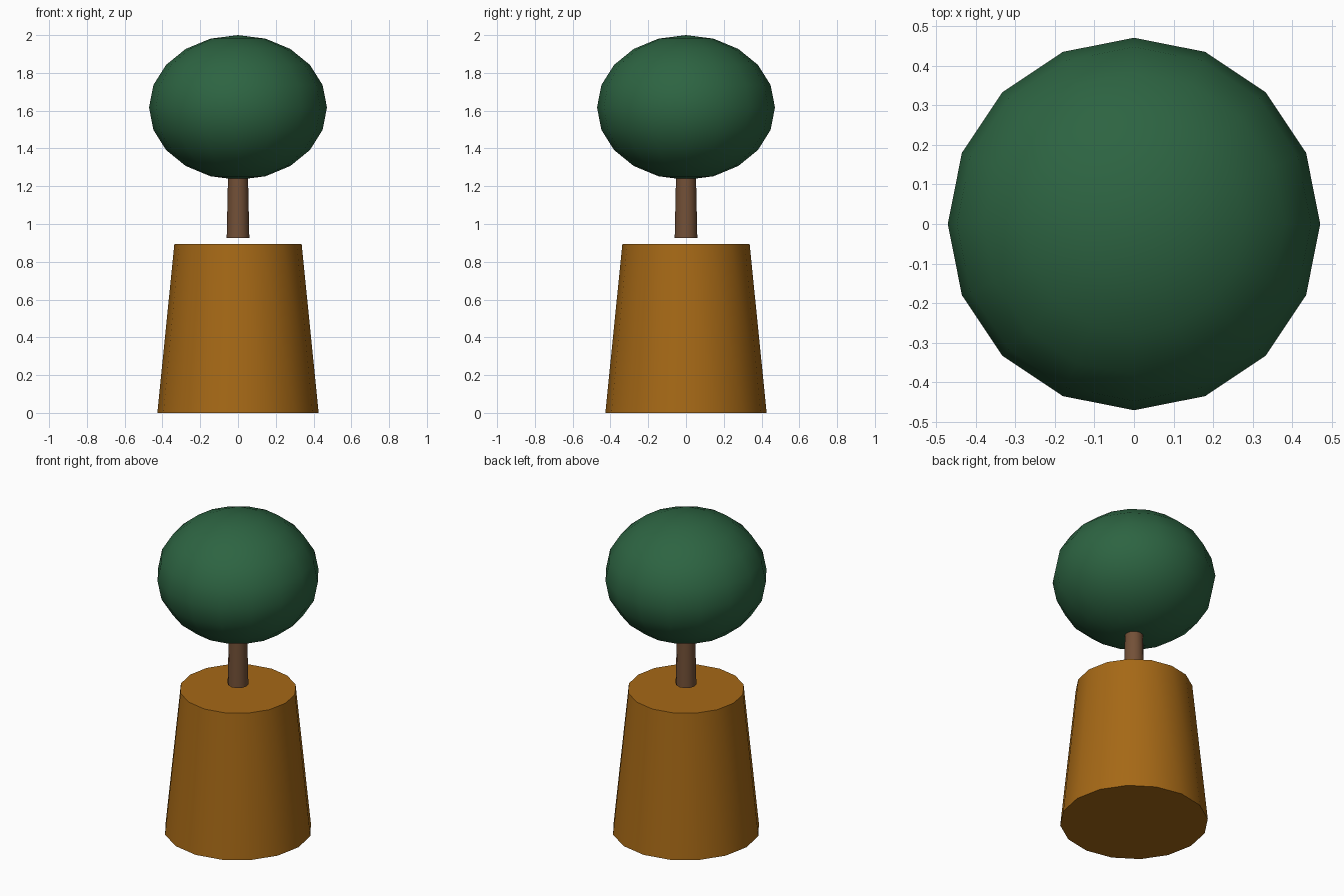
import bpy, math

if "Cube" in bpy.data.objects:
    bpy.data.objects.remove(bpy.data.objects["Cube"])


def finish(name, color):
    obj = bpy.context.object
    obj.name = name
    mat = bpy.data.materials.new(name + "_material")
    mat.diffuse_color = (*color, 1)
    mat.use_nodes = True
    mat.node_tree.nodes["Principled BSDF"].inputs["Base Color"].default_value = mat.diffuse_color
    obj.data.materials.append(mat)
    bpy.ops.object.transform_apply(location=False, rotation=True, scale=True)
    bpy.ops.object.shade_smooth_by_angle(angle=math.radians(40))
    return obj


def tapered(name, r_low, r_high, z_low, z_high, sides, color):
    bpy.ops.mesh.primitive_cone_add(vertices=sides, radius1=r_low, radius2=r_high,
                                    depth=z_high - z_low,
                                    location=(0, 0, (z_low + z_high) / 2))
    return finish(name, color)


# Tapered planter
tapered("planter", 0.427, 0.337, 0, 0.893, 16, (0.38, 0.14, 0.008))

# Trunk, floating just above the planter and running up into the foliage
tapered("trunk", 0.06, 0.051, 0.925, 1.34, 12, (0.17, 0.08, 0.038))

# Flattened ball of foliage
bpy.ops.mesh.primitive_uv_sphere_add(segments=16, ring_count=10, radius=1,
                                     location=(0, 0, 1.617))
bpy.context.object.scale = (0.471, 0.471, 0.383)
finish("foliage", (0.026, 0.127, 0.054))
